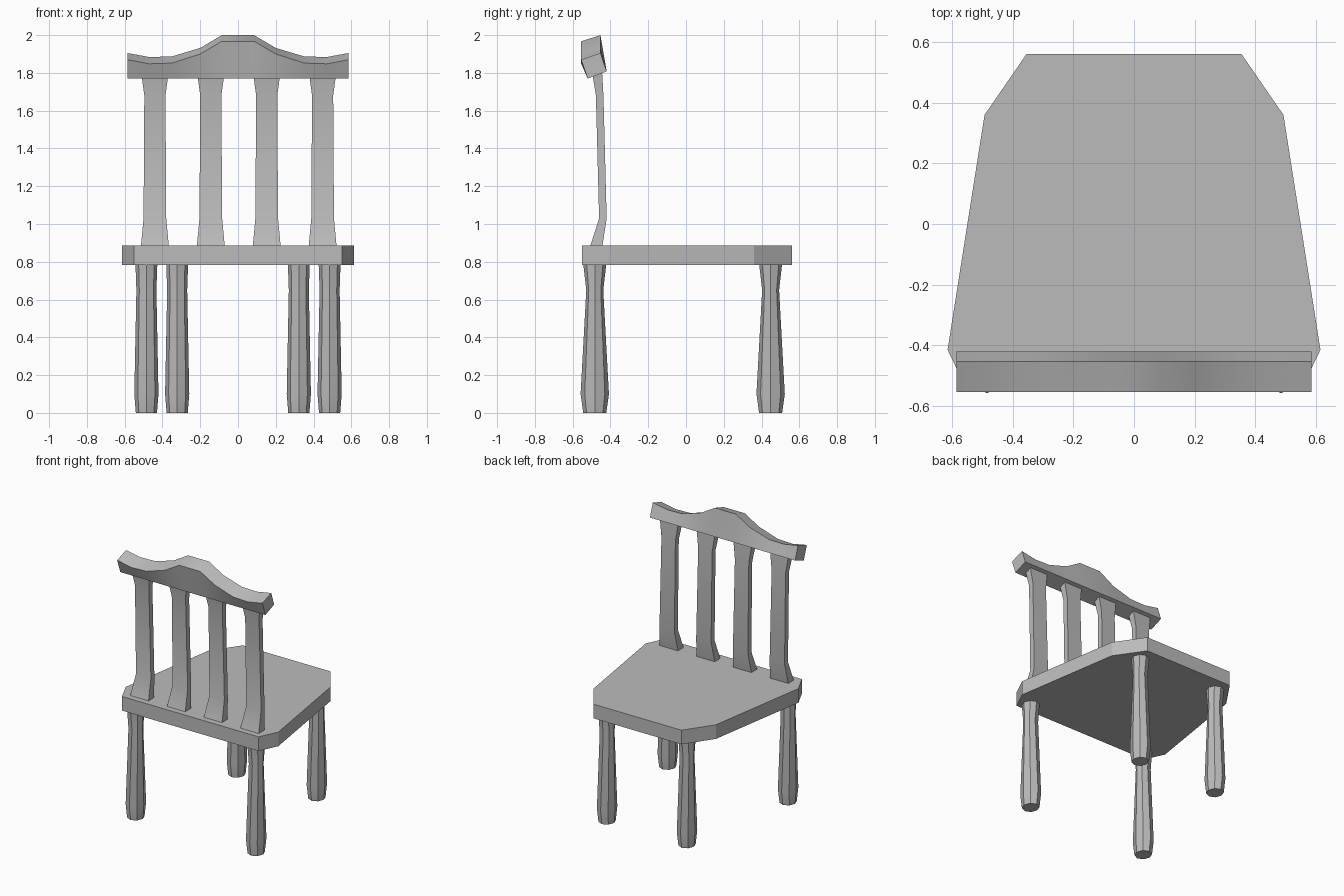
import bpy, bmesh
from math import cos, sin, pi, radians

cube = bpy.data.objects.get("Cube")
if cube:
    bpy.data.objects.remove(cube)

grey = bpy.data.materials.new("plain grey")
grey.use_nodes = True
grey.diffuse_color = (0.5, 0.5, 0.5, 1)
grey.node_tree.nodes["Principled BSDF"].inputs["Base Color"].default_value = (0.5, 0.5, 0.5, 1)


def loft(name, rings, smooth=True):
    """Skin a list of equal-length point rings and cap both ends."""
    bm = bmesh.new()
    loops = [[bm.verts.new(p) for p in ring] for ring in rings]
    n = len(loops[0])
    for a, b in zip(loops, loops[1:]):
        for i in range(n):
            j = (i + 1) % n
            bm.faces.new((a[i], a[j], b[j], b[i]))
    bm.faces.new(loops[0])
    bm.faces.new(loops[-1])
    bmesh.ops.recalc_face_normals(bm, faces=bm.faces)
    mesh = bpy.data.meshes.new(name)
    bm.to_mesh(mesh)
    bm.free()
    mesh.materials.append(grey)
    ob = bpy.data.objects.new(name, mesh)
    bpy.context.collection.objects.link(ob)
    if smooth:
        bpy.ops.object.select_all(action='DESELECT')
        ob.select_set(True)
        bpy.context.view_layer.objects.active = ob
        bpy.ops.object.shade_smooth_by_angle(angle=radians(30))
    return ob


# Seat: tapered slab with clipped corners
half = [(0.55, -0.55), (0.615, -0.415), (0.493, 0.36), (0.355, 0.56)]
outline = half + [(-x, y) for x, y in reversed(half)]
loft("seat", [[(x, y, z) for x, y in outline] for z in (0.782, 0.885)], smooth=False)

# Legs: eight-sided turned posts (height, x radius, y radius)
leg_profile = [(0, 0.056, 0.061), (0.1, 0.064, 0.075),
               (0.65, 0.053, 0.045), (0.79, 0.058, 0.061)]


def leg(name, cx, cy):
    angles = [i * pi / 4 for i in range(8)]
    loft(name, [[(cx + rx * cos(a), cy + ry * sin(a), z) for a in angles]
                for z, rx, ry in leg_profile])


for side, s in (("left", 1), ("right", -1)):
    leg(f"backrest_leg_{side}", s * 0.485, -0.483)
    leg(f"seat_end_leg_{side}", s * 0.322, 0.448)

# Slats: flared, bent boards (height, half width, outer y, inner y)
slat_profile = [(0.88, 0.074, -0.508, -0.443), (1.03, 0.06, -0.46, -0.42),
                (1.68, 0.056, -0.477, -0.437), (1.82, 0.075, -0.5, -0.445)]
for k in range(4):
    cx = 0.004 + (k - 1.5) * 0.296
    loft(f"back_slat_{k + 1}", [[(cx - w, a, z), (cx + w, a, z), (cx + w, b, z), (cx - w, b, z)]
                                for z, w, a, b in slat_profile])

# Top rail: tilted crest with a wavy upper edge (x, outer top z, inner top z)
crest = [(0.585, 1.87, 1.905), (0.47, 1.848, 1.884), (0.35, 1.852, 1.887),
         (0.2, 1.9, 1.932), (0.085, 1.967, 2.0)]
crest = [(-x, a, b) for x, a, b in crest] + crest[::-1]
loft("top_rail", [[(x, -0.52, 1.77), (x, -0.42, 1.808), (x, -0.453, b), (x, -0.555, a)]
                  for x, a, b in crest])
